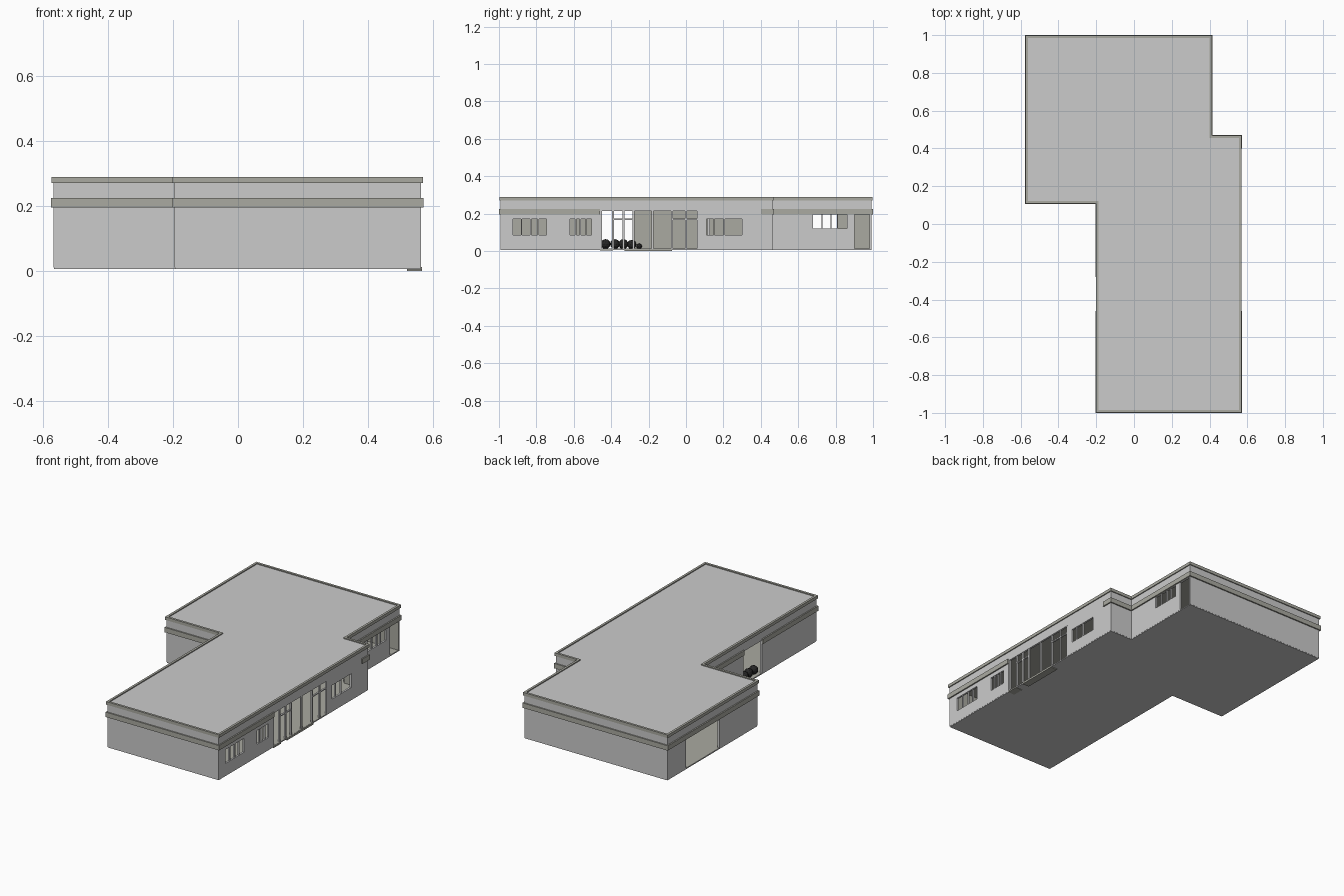
import bpy, bmesh
from mathutils import Vector

if "Cube" in bpy.data.objects:
    bpy.data.objects.remove(bpy.data.objects["Cube"])


def material(name, rgb):
    m = bpy.data.materials.new(name)
    m.diffuse_color = (*rgb, 1)
    m.use_nodes = True
    m.node_tree.nodes["Principled BSDF"].inputs["Base Color"].default_value = m.diffuse_color
    return m


GREY = material("light_grey", (0.60, 0.60, 0.60))
BEIGE = material("warm_beige_grey", (0.40, 0.40, 0.355))
DARK = material("near_black", (0.02, 0.02, 0.02))

# Footprint of the outer wall faces, counter-clockwise
F = [(-0.195, -0.992), (0.563, -0.992), (0.563, 0.463), (0.408, 0.463),
     (0.408, 0.992), (-0.568, 0.992), (-0.568, 0.115), (-0.195, 0.115)]
FLOOR, TOP, T = 0.01, 0.272, 0.012


def finish(name, bm, mats):
    bmesh.ops.recalc_face_normals(bm, faces=bm.faces)
    me = bpy.data.meshes.new(name)
    bm.to_mesh(me)
    bm.free()
    for m in mats:
        me.materials.append(m)
    ob = bpy.data.objects.new(name, me)
    bpy.context.collection.objects.link(ob)
    return ob


def box(name, lo, hi, mat):
    bm = bmesh.new()
    bmesh.ops.create_cube(bm, size=1)
    for v in bm.verts:
        v.co = [lo[i] + (v.co[i] + 0.5) * (hi[i] - lo[i]) for i in range(3)]
    return finish(name, bm, [mat])


def outward(a, b):
    d = (Vector(b) - Vector(a)).normalized()
    return Vector((d.y, -d.x))


def offset(path, d, closed):
    """Move a right-angled path outward by d."""
    n, out = len(path), []
    for i, p in enumerate(path):
        norms = []
        if closed or i > 0:
            norms.append(outward(path[i - 1], p))
        if closed or i < n - 1:
            norms.append(outward(p, path[(i + 1) % n]))
        v = norms[0] if len(norms) == 1 else norms[0] + norms[1]
        out.append(Vector(p) + v * d)
    return out


def slab(name, d, z0, z1, beige_up):
    """Footprint slab, beige on the side facing the rooms."""
    bm = bmesh.new()
    f = bm.faces.new([bm.verts.new((p.x, p.y, z0)) for p in offset(F, d, True)])
    r = bmesh.ops.extrude_face_region(bm, geom=[f], use_keep_orig=True)
    for v in r["geom"]:
        if isinstance(v, bmesh.types.BMVert):
            v.co.z = z1
    bmesh.ops.recalc_face_normals(bm, faces=bm.faces)
    for f in bm.faces:
        f.material_index = int(f.normal.z * (1 if beige_up else -1) > 0.5)
    return finish(name, bm, [GREY, BEIGE])


def band(name, path, closed, d_in, d_out, z0, z1):
    """Mitred strip following the walls."""
    bm = bmesh.new()
    rings = []
    for a, b in zip(offset(path, d_in, closed), offset(path, d_out, closed)):
        rings.append([bm.verts.new((p.x, p.y, z)) for p, z in
                      ((a, z0), (b, z0), (b, z1), (a, z1))])
    n = len(rings)
    for i in range(n if closed else n - 1):
        r, s = rings[i], rings[(i + 1) % n]
        for k in range(4):
            bm.faces.new((r[k], s[k], s[(k + 1) % 4], r[(k + 1) % 4]))
    if not closed:
        bm.faces.new(rings[0])
        bm.faces.new(rings[-1])
    return finish(name, bm, [BEIGE])


def wall(name, a, b, holes=()):
    """Wall from a to b; holes are (y0, y1, z0, z1). Inside face is beige."""
    a, b = Vector(a), Vector(b)
    n3 = outward(a, b).to_3d()
    axis = 0 if abs(b.x - a.x) > abs(b.y - a.y) else 1
    us = sorted({a[axis], b[axis], *[h[0] for h in holes], *[h[1] for h in holes]})
    zs = sorted({FLOOR, TOP, *[h[2] for h in holes], *[h[3] for h in holes]})
    bm = bmesh.new()
    cache = {}

    def vert(u, z):
        if (u, z) not in cache:
            cache[u, z] = bm.verts.new((u, a.y, z) if axis == 0 else (a.x, u, z))
        return cache[u, z]

    for u0, u1 in zip(us, us[1:]):
        for z0, z1 in zip(zs, zs[1:]):
            uc, zc = (u0 + u1) / 2, (z0 + z1) / 2
            if not any(h[0] < uc < h[1] and h[2] < zc < h[3] for h in holes):
                bm.faces.new((vert(u0, z0), vert(u1, z0), vert(u1, z1), vert(u0, z1)))
    r = bmesh.ops.extrude_face_region(bm, geom=list(bm.faces), use_keep_orig=True)
    for v in r["geom"]:
        if isinstance(v, bmesh.types.BMVert):
            v.co -= n3 * T
    bmesh.ops.recalc_face_normals(bm, faces=bm.faces)
    for f in bm.faces:
        f.material_index = int(f.normal.dot(n3) < -0.5)
    return finish(name, bm, [GREY, BEIGE])


# Openings
windows = [(-0.925, -0.745, 0.085, 0.17), (-0.62, -0.505, 0.085, 0.17),
           (0.11, 0.30, 0.085, 0.17)]
entrance = (-0.46, 0.07, FLOOR, 0.215)
rear_window, rear_door = (0.68, 0.86, 0.12, 0.195), (0.90, 0.98, FLOOR, 0.195)
openings = {1: windows + [entrance], 3: [rear_window, rear_door],
            5: [(0.486, 0.81, FLOOR, 0.195)], 7: [(-0.46, -0.28, FLOOR, 0.215)]}
names = ["front_wall", "right_wall", "notch_wall", "right_rear_wall", "back_wall",
         "left_wing_wall", "wing_front_wall", "left_wall"]
for i, name in enumerate(names):
    wall(name, F[i], F[(i + 1) % 8], openings.get(i, ()))

# Floor, roof and trim bands
slab("floor", -0.001, FLOOR - 0.004, FLOOR + 0.003, True)
slab("roof", -0.004, 0.266, 0.284, False)
band("roof_edge", F, True, -0.008, 0.006, 0.271, 0.29)
band("wall_band_rear", [(0.563, 0.40)] + F[2:] + [(-0.195, -0.28)], False,
     -0.004, 0.008, 0.195, 0.225)
band("wall_band_front", [(-0.195, -0.46)] + F[:2] + [(0.563, -0.46)], False,
     -0.004, 0.008, 0.195, 0.225)


# Window and entrance bars
def bars(name, x, hole, ys, w):
    for y in ys:
        box(name, (x - T, y - w / 2, hole[2]), (x - 0.002, y + w / 2, hole[3]), GREY)


for hole, ys in zip(windows, ([-0.88, -0.83, -0.79], [-0.59, -0.565, -0.535],
                              [0.15, 0.205])):
    bars("window_bar", 0.563, hole, ys, 0.007)
bars("rear_window_bar", 0.408, rear_window, [0.727, 0.775, 0.81], 0.007)
bars("entrance_post", 0.563, entrance,
     [-0.455, -0.39, -0.335, -0.28, -0.18, -0.075, 0.0, 0.065], 0.01)
for y0, y1 in ((-0.39, -0.28), (-0.075, 0.07)):
    box("transom_bar", (0.551, y0, 0.167), (0.561, y1, 0.174), GREY)

# Entrance steps resting on the ground
box("entrance_step", (0.52, -0.46, 0.003), (0.566, -0.39, 0.012), BEIGE)
box("door_step", (0.52, -0.33, 0), (0.566, -0.075, 0.012), BEIGE)

# Low dark planting inside the left opening
for y, r in ((-0.43, 0.027), (-0.38, 0.027), (-0.335, 0.027), (-0.29, 0.025),
             (-0.25, 0.015)):
    bm = bmesh.new()
    bmesh.ops.create_icosphere(bm, subdivisions=2, radius=r)
    for v in bm.verts:
        v.co = (v.co.x - 0.16, v.co.y + y, v.co.z + FLOOR + r)
    finish("low_shrub", bm, [DARK])
